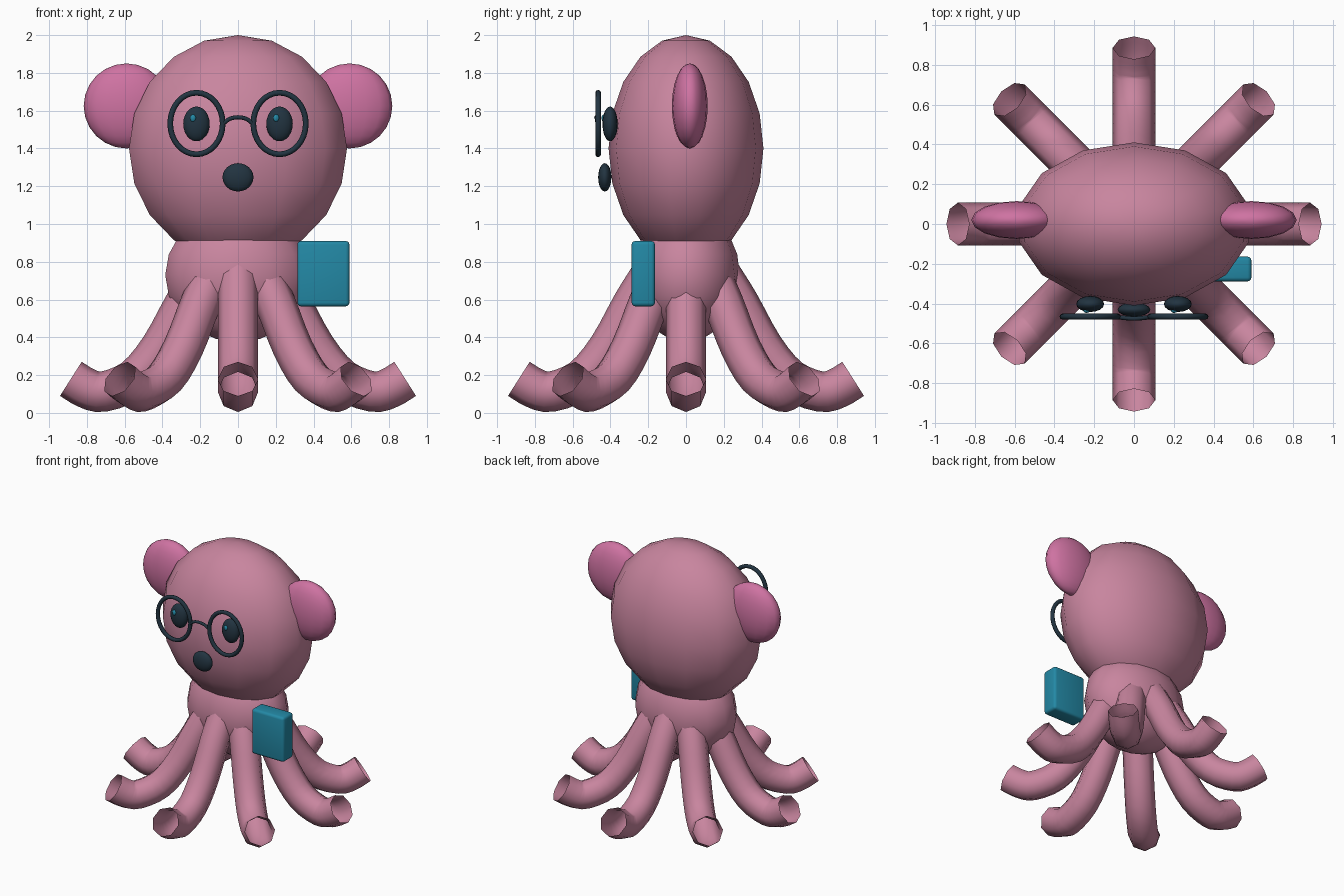
import bpy, bmesh, math
from mathutils import Vector, Matrix

if "Cube" in bpy.data.objects:
    bpy.data.objects.remove(bpy.data.objects["Cube"])


def material(name, rgb):
    m = bpy.data.materials.new(name)
    m.diffuse_color = (*rgb, 1)
    m.use_nodes = True
    m.node_tree.nodes["Principled BSDF"].inputs["Base Color"].default_value = m.diffuse_color
    return m


PINK = material("dusty pink", (0.58, 0.235, 0.345))
ROSE = material("rose pink", (0.62, 0.17, 0.36))
DARK = material("dark slate", (0.016, 0.034, 0.052))
TEAL = material("teal", (0.017, 0.25, 0.38))


def finish(name, bm, mat, angle=60):
    bmesh.ops.recalc_face_normals(bm, faces=bm.faces)
    mesh = bpy.data.meshes.new(name)
    bm.to_mesh(mesh)
    bm.free()
    mesh.materials.append(mat)
    ob = bpy.data.objects.new(name, mesh)
    bpy.context.collection.objects.link(ob)
    bpy.ops.object.select_all(action='DESELECT')
    ob.select_set(True)
    bpy.context.view_layer.objects.active = ob
    bpy.ops.object.shade_smooth_by_angle(angle=math.radians(angle))
    return ob


def ellipsoid(name, centre, radii, mat, segs=14, rings=10):
    bm = bmesh.new()
    bmesh.ops.create_uvsphere(bm, u_segments=segs, v_segments=rings, radius=1)
    # put a vertex column on the y axis
    first = max((v.co for v in bm.verts if abs(v.co.z) < 0.01), key=lambda c: c.y)
    turn = math.atan2(first.x, first.y)
    bm.transform(Matrix.Translation(centre) @ Matrix.Diagonal((*radii, 1))
                 @ Matrix.Rotation(turn, 4, 'Z'))
    return finish(name, bm, mat)


def spline(points, steps):
    """Smooth path through the points."""
    p = [Vector(q) for q in points]
    p = [2 * p[0] - p[1]] + p + [2 * p[-1] - p[-2]]
    out = []
    for i in range(1, len(p) - 2):
        a, b, c, d = p[i - 1:i + 3]
        for k in range(steps):
            t = k / steps
            out.append(0.5 * (2 * b + (c - a) * t + (2 * a - 5 * b + 4 * c - d) * t * t
                              + (3 * b - a - 3 * c + d) * t ** 3))
    return out + [p[-2]]


def tube(name, path, radius, sides, mat, side_axis, closed=False, turn=0):
    """Open tube along a flat path; side_axis is the normal of the path's plane."""
    bm = bmesh.new()
    rings = []
    n = len(path)
    for i, c in enumerate(path):
        nxt = path[(i + 1) % n] if closed else path[min(i + 1, n - 1)]
        prv = path[i - 1] if closed else path[max(i - 1, 0)]
        up = side_axis.cross((nxt - prv).normalized())
        rings.append([bm.verts.new(c + radius * (math.cos(a) * side_axis + math.sin(a) * up))
                      for a in (math.tau * k / sides for k in range(sides))])
    for i in range(n if closed else n - 1):
        r, s = rings[i], rings[(i + 1) % n]
        for k in range(sides):
            j = (k + 1) % sides
            bm.faces.new((r[k], r[j], s[j], s[k]))
    bm.transform(Matrix.Rotation(turn, 4, 'Z'))
    return finish(name, bm, mat)


# Head and body
ellipsoid("head", (0, 0, 1.4), (0.592, 0.41, 0.6), PINK)
ellipsoid("body", (0, 0, 0.73), (0.395, 0.285, 0.355), PINK)

# Eight open-ended tentacles
leg_path = spline([(0.18, 0, 0.74), (0.28, 0, 0.58), (0.41, 0, 0.345), (0.55, 0, 0.18),
                   (0.71, 0, 0.113), (0.80, 0, 0.13), (0.885, 0, 0.18)], 3)
for i in range(8):
    tube(f"tentacle_{i + 1}", leg_path, 0.107, 8, PINK, Vector((0, 1, 0)), turn=i * math.tau / 8)

# Ears, eyes, eye glints and spectacle rims
Y = Vector((0, 1, 0))
for side, s in (("left", -1), ("right", 1)):
    ellipsoid(f"{side}_ear", (s * 0.59, 0.02, 1.625), (0.227, 0.095, 0.225), ROSE, 16, 12)
    ellipsoid(f"{side}_eye", (s * 0.22, -0.402, 1.53), (0.07, 0.04, 0.092), DARK, 16, 12)
    ellipsoid(f"{side}_eye_glint", (s * 0.22 - 0.018, -0.435, 1.56), (0.016, 0.012, 0.02), TEAL, 10, 8)
    rim = [Vector((s * 0.22 + 0.139 * math.cos(a), -0.465, 1.532 + 0.163 * math.sin(a)))
           for a in (math.tau * k / 32 for k in range(32))]
    tube(f"{side}_rim", rim, 0.015, 8, DARK, Y, closed=True)

# Bridge of the spectacles
bridge = spline([(-0.08, -0.468, 1.53), (-0.045, -0.472, 1.556), (0, -0.475, 1.565),
                 (0.045, -0.472, 1.556), (0.08, -0.468, 1.53)], 3)
tube("spectacle_bridge", bridge, 0.011, 8, DARK, Y)

# Nose
ellipsoid("nose", (0, -0.43, 1.247), (0.082, 0.035, 0.075), DARK, 16, 12)

# Book held at the side, with rounded edges
bm = bmesh.new()
bmesh.ops.create_cube(bm, size=1, matrix=Matrix.Translation((0.452, -0.226, 0.737))
                      @ Matrix.Diagonal((0.276, 0.124, 0.346, 1)))
bmesh.ops.bevel(bm, geom=bm.edges[:], offset=0.02, segments=3, profile=0.5, affect='EDGES')
finish("book", bm, TEAL, 40)
